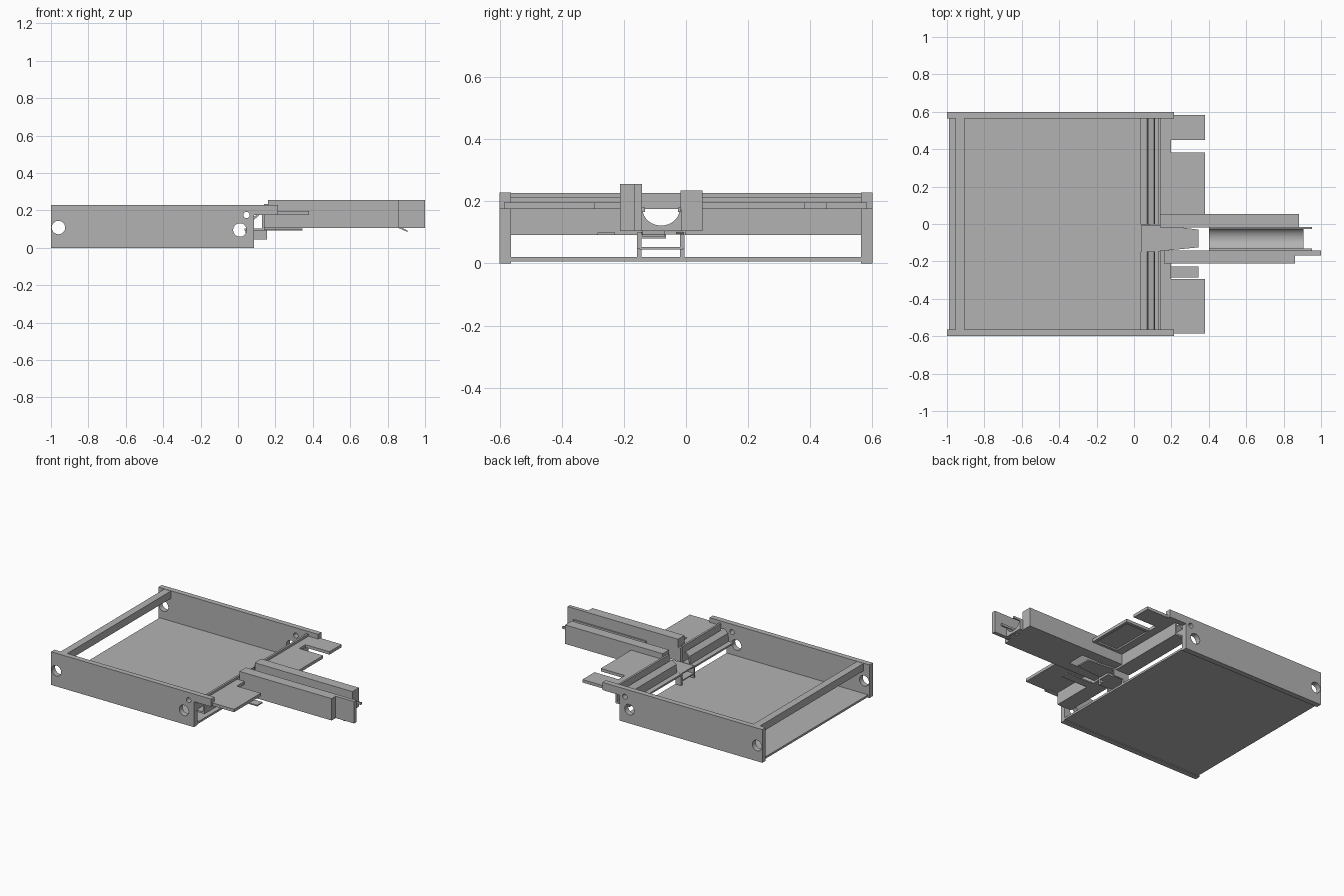
import bpy, bmesh, math
from mathutils import Vector

if "Cube" in bpy.data.objects:
    bpy.data.objects.remove(bpy.data.objects["Cube"], do_unlink=True)

grey = bpy.data.materials.new("plain_grey")
grey.use_nodes = True
COLOUR = (0.45, 0.45, 0.45, 1)
grey.diffuse_color = COLOUR
grey.node_tree.nodes["Principled BSDF"].inputs["Base Color"].default_value = COLOUR


def prism(name, profile, start, depth):
    """Extrude a closed profile from start along the depth vector."""
    bm = bmesh.new()
    face = bm.faces.new([bm.verts.new(Vector(start) + Vector(p)) for p in profile])
    new = bmesh.ops.extrude_face_region(bm, geom=[face])["geom"]
    bmesh.ops.translate(bm, vec=depth, verts=[g for g in new if isinstance(g, bmesh.types.BMVert)])
    bmesh.ops.recalc_face_normals(bm, faces=bm.faces)
    mesh = bpy.data.meshes.new(name)
    bm.to_mesh(mesh)
    bm.free()
    mesh.materials.append(grey)
    obj = bpy.data.objects.new(name, mesh)
    bpy.context.collection.objects.link(obj)
    return obj


def along_y(name, xz, y0, y1):
    return prism(name, [(x, 0, z) for x, z in xz], (0, y0, 0), (0, y1 - y0, 0))


def along_x(name, yz, x0, x1):
    return prism(name, [(0, y, z) for y, z in yz], (x0, 0, 0), (x1 - x0, 0, 0))


def box(name, x0, x1, y0, y1, z0, z1):
    return along_y(name, [(x0, z0), (x1, z0), (x1, z1), (x0, z1)], y0, y1)


def circle(cx, cz, r, n=32):
    return [(cx + r * math.cos(2 * math.pi * i / n), cz + r * math.sin(2 * math.pi * i / n))
            for i in range(n)]


# Side plates with round holes
side_shape = [(-1, 0), (0.085, 0), (0.085, 0.175), (0.215, 0.175), (0.215, 0.228), (-1, 0.228)]
cutters = [along_y("hole_cutter", circle(*hole), -0.7, 0.7)
           for hole in ((-0.96, 0.108, 0.036), (0.01, 0.095, 0.036), (0.045, 0.175, 0.017))]
for name, y0 in (("right_side_plate", -0.6), ("left_side_plate", 0.563)):
    plate = along_y(name, side_shape, y0, y0 + 0.037)
    for cutter in cutters:
        mod = plate.modifiers.new("hole", "BOOLEAN")
        mod.operation = "DIFFERENCE"
        mod.solver = "EXACT"
        mod.object = cutter
for cutter in cutters:
    cutter.hide_render = True
    cutter.hide_set(True)

# Tray floor and rear bar
box("floor", -0.99, 0.085, -0.565, 0.565, 0.006, 0.02)
box("rear_bar", -0.955, -0.905, -0.565, 0.565, 0.175, 0.226)

# Front rails, split around the central bay
rail_shape = [(0.035, 0.092), (0.142, 0.092), (0.142, 0.176), (0.198, 0.176), (0.198, 0.196),
              (0.142, 0.196), (0.142, 0.212), (0.128, 0.212), (0.128, 0.104), (0.035, 0.104)]
lip_shape = [(0.07, 0.104), (0.08, 0.104), (0.085, 0.15), (0.112, 0.172), (0.108, 0.182),
             (0.075, 0.158)]
for side, y0, y1 in (("right", -0.565, -0.147), ("left", -0.003, 0.565)):
    along_y(side + "_front_rail", rail_shape, y0, y1)
    along_y(side + "_rail_lip", lip_shape, y0, y1)

# Flat tabs
box("right_tab", 0.188, 0.38, -0.585, -0.295, 0.176, 0.196)
box("left_tab", 0.188, 0.38, 0.45, 0.582, 0.176, 0.196)
box("middle_tab", 0.188, 0.38, 0.05, 0.382, 0.186, 0.196)
for y0 in (0.05, 0.36):
    box("middle_tab_runner", 0.188, 0.38, y0, y0 + 0.022, 0.176, 0.186)
box("middle_tab_edge", 0.36, 0.38, 0.05, 0.382, 0.176, 0.186)

# Arms
box("right_arm", 0.16, 0.86, -0.212, -0.142, 0.105, 0.255)
box("right_arm_end", 0.86, 1.0, -0.168, -0.142, 0.105, 0.255)
box("left_arm", 0.14, 0.882, -0.018, 0.053, 0.105, 0.235)
box("right_arm_root", 0.14, 0.16, -0.212, -0.142, 0.105, 0.2)
for name, y0 in (("left_pin", -0.026), ("right_pin", -0.142)):
    box(name, 0.4, 0.952, y0, y0 + 0.01, 0.165, 0.18)

# Curved trough between the arms
trough_shape = [(-0.145, 0.105), (-0.015, 0.105), (-0.015, 0.176)]
for i in range(25):
    a = -math.pi * i / 24
    trough_shape.append((-0.08 + 0.06 * math.cos(a), 0.176 + 0.054 * math.sin(a)))
trough_shape.append((-0.145, 0.176))
trough = along_x("trough", trough_shape, 0.4, 0.905)
along_y("trough_lip", [(0.86, 0.105), (0.905, 0.085), (0.905, 0.093), (0.875, 0.108)], -0.14, -0.07)

# Central bay plate and bracket
bay = [(0.04, -0.145), (0.14, -0.145), (0.345, -0.125), (0.345, -0.03), (0.14, -0.005), (0.04, -0.005)]
prism("bay_plate", [(x, y, 0) for x, y in bay], (0, 0, 0.094), (0, 0, 0.009))
for y0 in (-0.157, -0.019):
    along_y("bracket_post", [(0.04, 0.02), (0.085, 0.02), (0.085, 0.048), (0.155, 0.048),
                             (0.155, 0.1), (0.04, 0.1)], y0, y0 + 0.014)
box("bracket_rung", 0.04, 0.155, -0.15, -0.01, 0.045, 0.053)
box("bracket_block", 0.085, 0.155, -0.145, -0.065, 0.08, 0.096)
box("small_ledge", 0.14, 0.345, -0.285, -0.228, 0.092, 0.1)

# Smooth the trough curve, keep its edges sharp
bpy.ops.object.select_all(action="DESELECT")
trough.select_set(True)
bpy.context.view_layer.objects.active = trough
bpy.ops.object.shade_smooth_by_angle(angle=math.radians(30))
